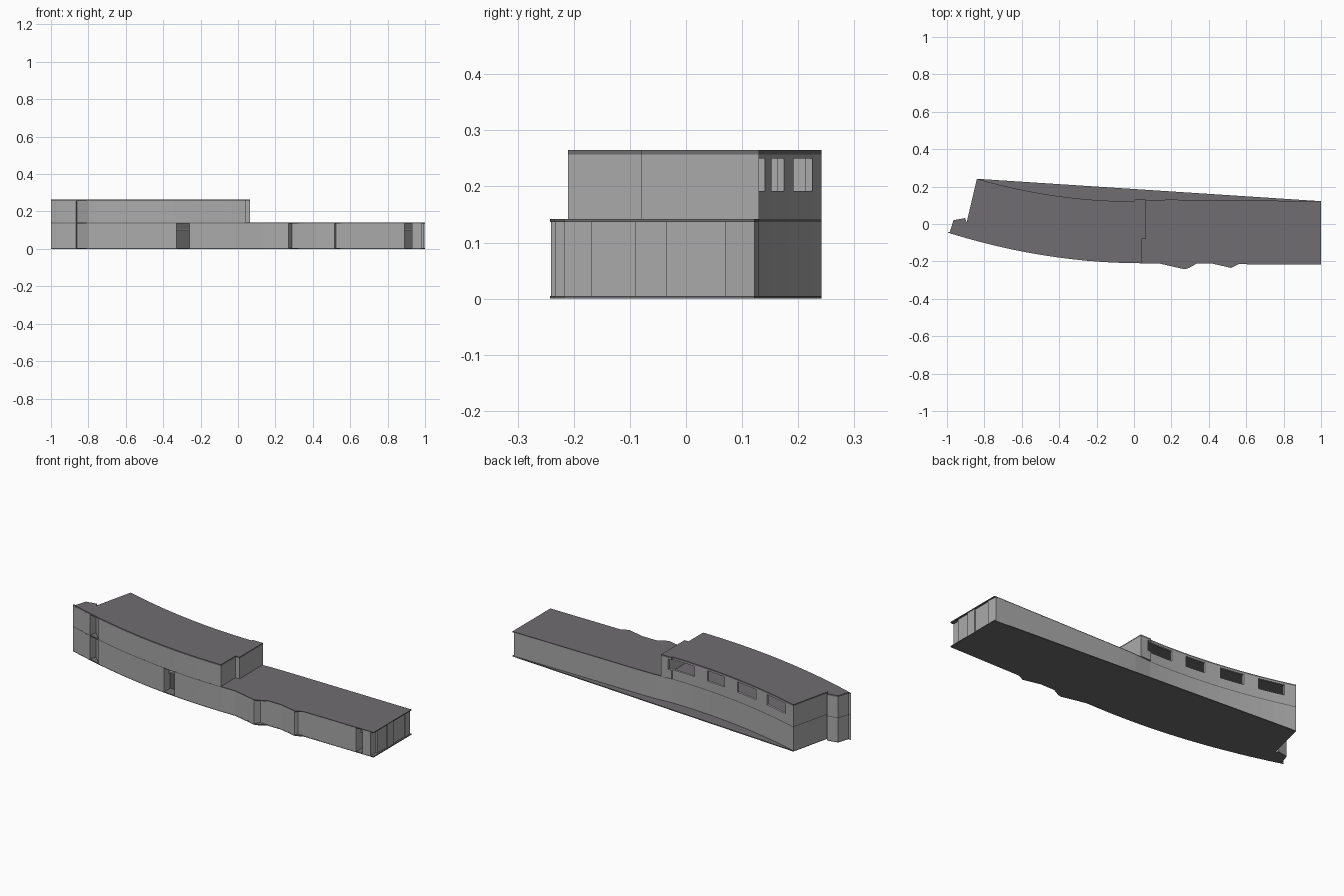
import bpy, bmesh
from mathutils import Vector

if "Cube" in bpy.data.objects:
    bpy.data.objects.remove(bpy.data.objects["Cube"])

T = 0.012                      # wall thickness
Z1, Z2 = 0.142, 0.265          # storey heights
SLAB, CAP = 0.005, 0.008       # floor and top roof thickness


def material(name, v):
    m = bpy.data.materials.new(name)
    m.diffuse_color = (*v, 1)
    m.use_nodes = True
    m.node_tree.nodes["Principled BSDF"].inputs["Base Color"].default_value = m.diffuse_color
    return m


WALL = material("wall_grey", (0.40, 0.40, 0.40))
ROOF = material("roof_grey", (0.16, 0.153, 0.16))
DARK = material("door_grey", (0.11, 0.11, 0.11))


def front_y(x):
    return -0.210 + 0.15 * (x - 0.05) ** 2


def back_y(x):
    return 0.121 + 0.171 * x * x


def arc(fn, a, b, n):
    return [(a + (b - a) * i / n, fn(a + (b - a) * i / n)) for i in range(n + 1)]


def make(name, bm, mat=None):
    bmesh.ops.recalc_face_normals(bm, faces=bm.faces)
    me = bpy.data.meshes.new(name)
    bm.to_mesh(me)
    bm.free()
    if mat:
        me.materials.append(mat)
    ob = bpy.data.objects.new(name, me)
    bpy.context.collection.objects.link(ob)
    return ob


def slab(name, pts, z0, z1, mat=ROOF):
    bm = bmesh.new()
    lo = [bm.verts.new((x, y, z0)) for x, y in pts]
    hi = [bm.verts.new((x, y, z1)) for x, y in pts]
    bm.faces.new(lo[::-1])
    bm.faces.new(hi)
    for i in range(len(pts)):
        j = (i + 1) % len(pts)
        bm.faces.new((lo[i], lo[j], hi[j], hi[i]))
    return make(name, bm, mat)


def inset(pts, d):
    """Offset a counter-clockwise outline inwards with limited mitres."""
    out = []
    for i in range(len(pts)):
        p, a, b = (Vector(pts[k % len(pts)]) for k in (i, i - 1, i + 1))
        e, f = (p - a).normalized(), (b - p).normalized()
        n1, n2 = Vector((-e.y, e.x)), Vector((-f.y, f.x))
        q = p + (n1 + n2) * (d / max(1 + n1.dot(n2), 0.4))
        out.append((q.x, q.y))
    return out


def walls(name, pts, z0, z1):
    bm = bmesh.new()
    rings = [[bm.verts.new((x, y, z)) for x, y in loop]
             for loop, z in ((pts, z0), (pts, z1), (inset(pts, T), z1), (inset(pts, T), z0))]
    for r in range(4):
        a, b = rings[r], rings[(r + 1) % 4]
        for i in range(len(pts)):
            j = (i + 1) % len(pts)
            bm.faces.new((a[i], a[j], b[j], b[i]))
    return make(name, bm, WALL)


def box(name, x0, x1, y0, y1, z0, z1, mat):
    return slab(name, [(x0, y0), (x1, y0), (x1, y1), (x0, y1)], z0, z1, mat)


# Shared outline pieces, running counter-clockwise
left_end = [(-0.84, back_y(-0.84)), (-0.895, 0.008), (-0.903, 0.032),
            (-0.965, 0.02), (-0.985, -0.043)]
roof_bays = [(0.13, -0.210), (0.27, -0.242), (0.292, -0.236), (0.335, -0.212),
             (0.42, -0.212), (0.52, -0.235), (0.56, -0.215)]
wall_bays = [(0.13, -0.210), (0.27, -0.241), (0.288, -0.211),
             (0.42, -0.212), (0.515, -0.233), (0.525, -0.214)]
corner_notch = [(-0.865, front_y(-0.865)), (-0.86, -0.04), (-0.80, front_y(-0.80))]
entrance = [(-0.33, front_y(-0.33)), (-0.33, -0.13), (-0.26, -0.13), (-0.26, front_y(-0.26))]
side_door = [(0.89, -0.217), (0.89, -0.155), (0.93, -0.155), (0.93, -0.217)]
back_curve = arc(back_y, 0.0, -0.84, 14)[:-1]
rear = [(1, 0.122), (0.2, 0.13), (0.1, 0.129)] + back_curve

# Stepped panels on the right end
steps = [(0.975, -0.217)]
for k, (a, b) in enumerate(((-0.217, -0.168), (-0.168, -0.09), (-0.09, -0.034),
                            (-0.034, 0.07), (0.07, 0.122))):
    x = 0.98 if k == 0 else (0.997, 0.991)[k % 2]
    steps += [(x, a), (x, b)]
steps = steps[1:-1] + [(0.991, 0.122)]

# Ground slab with straight rear edge
full_front = arc(front_y, -1, 0.05, 14) + roof_bays + [(1, -0.217)]
slab("ground_slab", full_front + [(1, 0.122)] + left_end, 0, SLAB)

# Lower storey walls and roof
lower = (arc(front_y, -1, -0.90, 1) + corner_notch + arc(front_y, -0.72, -0.40, 4) + entrance
         + arc(front_y, -0.18, 0.05, 3) + wall_bays + side_door + steps
         + rear[1:] + left_end)
walls("lower_walls", lower, SLAB, Z1 - SLAB)
slab("lower_roof", full_front + rear + left_end, Z1 - SLAB, Z1)

# Upper storey walls and roof
upper_end = [(0.04, -0.08), (0.065, -0.08), (0.065, 0.13), (0.0, 0.13)]
upper = walls("upper_walls",
              arc(front_y, -1, -0.90, 1) + corner_notch + arc(front_y, -0.72, 0.04, 10)
              + upper_end + back_curve + left_end, Z1, Z2 - CAP)
slab("upper_roof", arc(front_y, -1, 0.04, 14) + upper_end + back_curve + left_end,
     Z2 - CAP, Z2)

# Rear windows cut through the upper wall
bm = bmesh.new()
for a, b in ((0.02, -0.14), (-0.225, -0.34), (-0.43, -0.56), (-0.64, -0.78)):
    vs = [[bm.verts.new((x, back_y(x) + dy, z))
           for x, dy in ((a, -0.04), (a, 0.03), (b, 0.03), (b, -0.04))] for z in (0.192, 0.25)]
    bm.faces.new(vs[0])
    bm.faces.new(vs[1][::-1])
    for i in range(4):
        j = (i + 1) % 4
        bm.faces.new((vs[0][i], vs[0][j], vs[1][j], vs[1][i]))
cutter = make("window_cutter", bm, WALL)
cutter.hide_render = True
mod = upper.modifiers.new("windows", 'BOOLEAN')
mod.object = cutter
mod.operation = 'DIFFERENCE'
mod.solver = 'EXACT'
bpy.context.view_layer.update()
upper.data = bpy.data.meshes.new_from_object(
    upper.evaluated_get(bpy.context.evaluated_depsgraph_get()))
upper.modifiers.clear()
bpy.data.objects.remove(cutter)

# Dark doors and transoms in the two front recesses
for name, x0, x1, y in (("entrance", -0.33, -0.26, -0.13), ("side", 0.89, 0.93, -0.155)):
    box(name + "_door", x0, x1, y - 0.004, y + 0.002, SLAB, Z1 - SLAB, DARK)
    box(name + "_transom", x0, x1, y - 0.02, y - 0.004, 0.098, 0.106, WALL)
